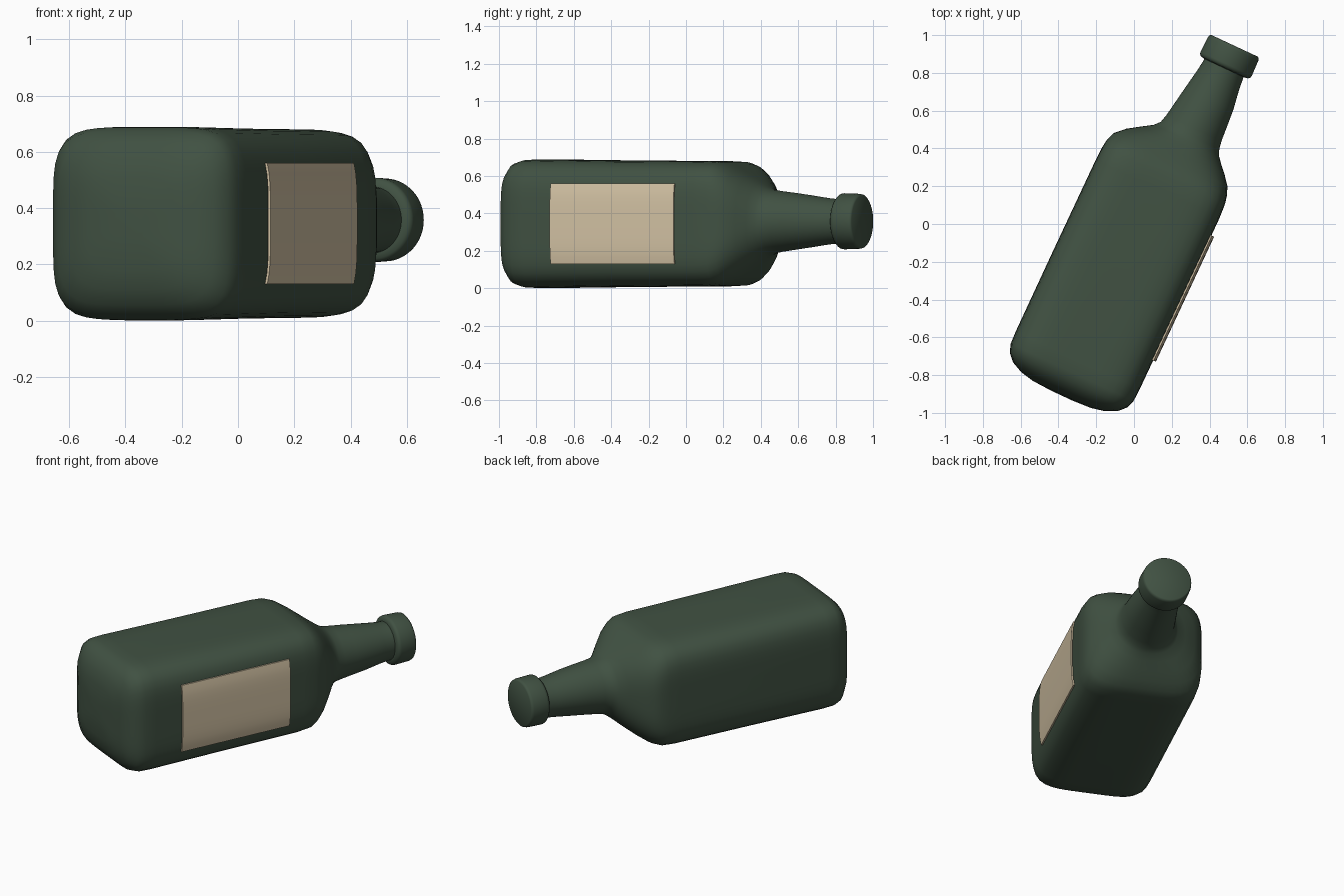
import bpy, bmesh, math
from mathutils import Vector

if "Cube" in bpy.data.objects:
    bpy.data.objects.remove(bpy.data.objects["Cube"])

ANGLE = math.radians(65)                     # the bottle lies down, turned about z
AXIS = Vector((math.cos(ANGLE), math.sin(ANGLE), 0))
SIDE = Vector((math.sin(ANGLE), -math.cos(ANGLE), 0))


def material(name, rgb):
    m = bpy.data.materials.new(name)
    m.diffuse_color = (*rgb, 1)
    m.use_nodes = True
    m.node_tree.nodes["Principled BSDF"].inputs["Base Color"].default_value = m.diffuse_color
    return m


GREEN = material("bottle green", (0.052, 0.083, 0.055))
CREAM = material("label cream", (0.65, 0.54, 0.37))


def place(s, t, z):
    """Point at s along the bottle, t sideways, z up."""
    return AXIS * s + SIDE * t + Vector((0, 0, z))


def loft(name, rings, mat, angle):
    """Skin closed rings of points and cap both ends."""
    bm = bmesh.new()
    loops = [[bm.verts.new(p) for p in ring] for ring in rings]
    n = len(loops[0])
    for a, b in zip(loops, loops[1:]):
        for i in range(n):
            j = (i + 1) % n
            bm.faces.new((a[i], a[j], b[j], b[i]))
    bm.faces.new(loops[0][::-1])
    bm.faces.new(loops[-1])
    bmesh.ops.recalc_face_normals(bm, faces=bm.faces)
    mesh = bpy.data.meshes.new(name)
    bm.to_mesh(mesh)
    bm.free()
    obj = bpy.data.objects.new(name, mesh)
    bpy.context.collection.objects.link(obj)
    mesh.materials.append(mat)
    bpy.ops.object.select_all(action='DESELECT')
    obj.select_set(True)
    bpy.context.view_layer.objects.active = obj
    bpy.ops.object.shade_smooth_by_angle(angle=math.radians(angle))
    return obj


def section(s, ct, cz, ht, hz, power, count=64):
    """Rounded-square (power 5) to round (power 2) cross-section."""
    ring = []
    for i in range(count):
        a = 2 * math.pi * i / count
        c, d = math.cos(a), math.sin(a)
        r = (abs(c) ** power + abs(d) ** power) ** (-1 / power)
        ring.append(place(s, ct + ht * r * c, cz + hz * r * d))
    return ring


# Body, shoulder and neck: position, centre t, centre z, half width, half height, squareness
stations = [
    (-.985, .035, .345, .06, .06, 4), (-.979, .035, .345, .17, .165, 4),
    (-.963, .035, .345, .245, .235, 4), (-.935, .035, .345, .305, .29, 4.5),
    (-.895, .035, .345, .343, .328, 5), (-.85, .035, .345, .359, .342, 5),
    (-.78, .035, .345, .362, .344, 5), (-.30, .035, .345, .363, .338, 5),
    (.22, .035, .345, .362, .335, 5), (.30, .034, .345, .358, .331, 4.8),
    (.345, .032, .346, .350, .315, 4.3), (.39, .031, .348, .333, .286, 3.6),
    (.44, .037, .350, .287, .247, 3), (.485, .050, .353, .232, .211, 2.5),
    (.52, .063, .355, .190, .185, 2.2), (.55, .071, .356, .171, .171, 2),
    (.595, .073, .357, .161, .163, 2), (.68, .077, .358, .151, .152, 2),
    (.77, .081, .358, .140, .140, 2), (.88, .082, .358, .122, .124, 2),
    (.94, .083, .358, .115, .118, 2), (.985, .083, .358, .115, .118, 2),
]
loft("bottle_body", [section(*st) for st in stations], GREEN, 50)

# Cap
cap = [(.950, .118), (.954, .138), (.964, .148), (.975, .150),
       (1.062, .147), (1.074, .144), (1.08, .136)]
loft("bottle_cap", [section(s, .084, .358, r, r, 2) for s, r in cap], GREEN, 40)

# Label: thin plate curved with the body side
steps = 12
heights = [.13 + .43 * i / steps for i in range(steps + 1)]


def side_at(z):
    u = abs(z - .345) / .338
    return .035 + .363 * (1 - u ** 4) ** .2


def label_ring(s):
    outer = [place(s, side_at(z) + .015, z) for z in heights]
    inner = [place(s, side_at(z) + .006, z) for z in reversed(heights)]
    return outer + inner


loft("paper_label", [label_ring(s) for s in (-.612, -.25, .118)], CREAM, 30)
